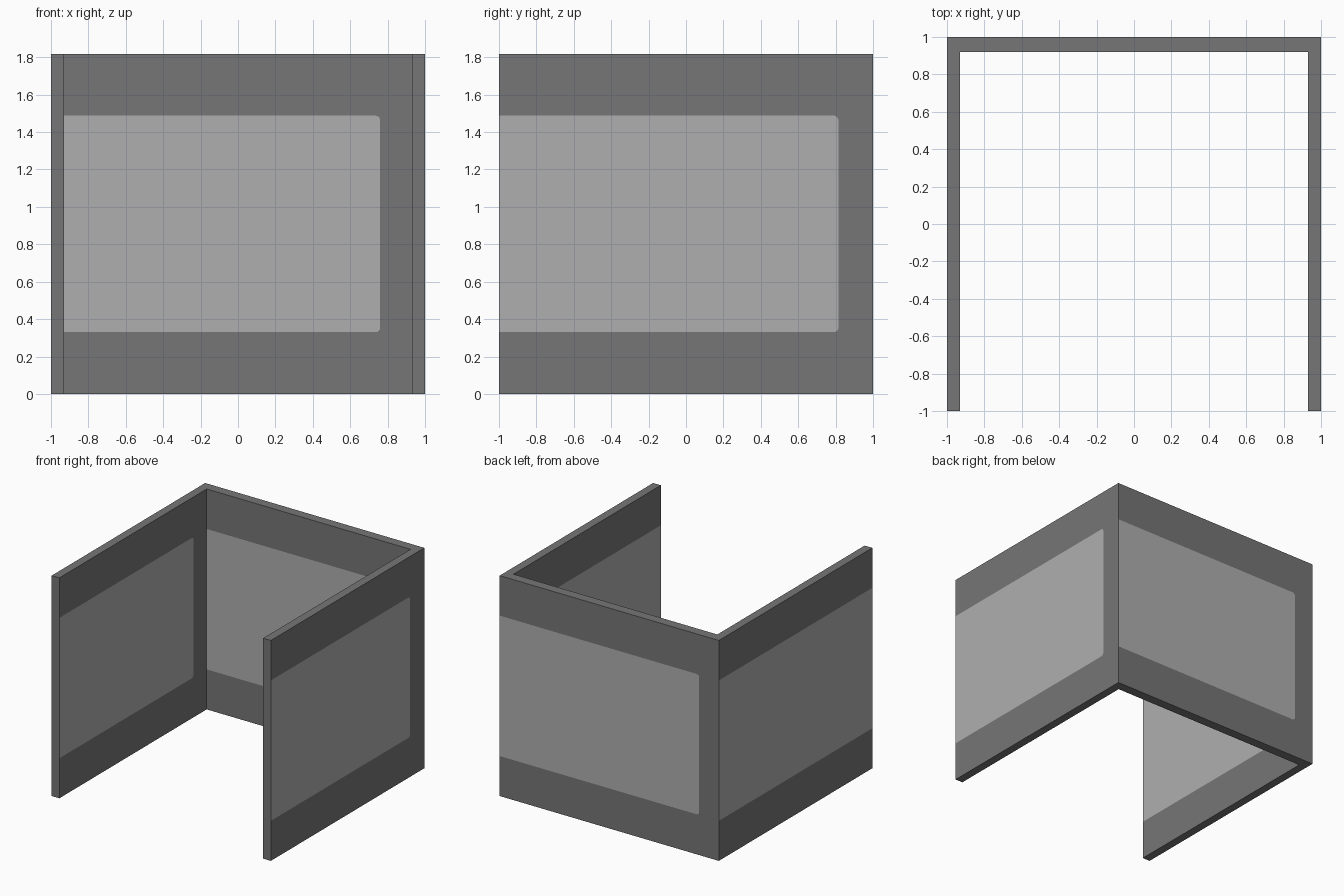
import bpy, bmesh, math

if "Cube" in bpy.data.objects:
    bpy.data.objects.remove(bpy.data.objects["Cube"])

H = 1.818            # wall height
LO, HI = 0.33, 1.488 # light panel, bottom and top
R = 0.025            # panel corner radius


def material(name, v):
    m = bpy.data.materials.new(name)
    m.diffuse_color = (v, v, v, 1)
    m.use_nodes = True
    m.node_tree.nodes["Principled BSDF"].inputs["Base Color"].default_value = m.diffuse_color
    return m


# U-shaped plan walked anticlockwise; each point starts one wall face.
# Second value: where its light panel ends along the face
# (None = plain face, "full" = panel runs the whole length).
plan = [
    ((1, -1), 1.815),        # right wall, outside
    ((1, 1), 1.82),          # back wall, outside
    ((-1, 1), "full"),       # left wall, outside
    ((-1, -1), None),        # left wall, front end
    ((-0.93, -1), 1.75),     # left wall, inside
    ((-0.93, 0.92), 1.69),   # back wall, inside
    ((0.93, 0.92), "full"),  # right wall, inside
    ((0.93, -1), None),      # right wall, front end
]

bm = bmesh.new()


def wall_face(a, b, end):
    length = math.dist(a, b)

    def poly(pts, mat):
        vs = []
        for u, z in pts:
            t = u / length
            vs.append(bm.verts.new((a[0] + (b[0] - a[0]) * t, a[1] + (b[1] - a[1]) * t, z)))
        bm.faces.new(vs).material_index = mat

    if end in (None, "full"):
        for z0, z1, mid in ((0, LO, 0), (LO, HI, 1), (HI, H, 0)):
            poly([(0, z0), (length, z0), (length, z1), (0, z1)],
                 mid if end == "full" else 0)
        return
    # panel end with two rounded corners, bottom to top
    arc = []
    for cz, start in ((LO + R, -90), (HI - R, 0)):
        for i in range(5):
            ang = math.radians(start + i * 22.5)
            arc.append((end - R + R * math.cos(ang), cz + R * math.sin(ang)))
    # light panel, then dark frame: bottom strip, end strip and top strip
    poly([(0, LO)] + arc + [(0, HI)], 1)
    poly([(0, 0), (length, 0), (length, LO)] + arc[4::-1] + [(0, LO)], 0)
    poly([(length, LO), (length, HI)] + arc[5:4:-1] + [arc[4]], 0)
    poly([(length, HI), (length, H), (0, H), (0, HI)] + arc[:4:-1], 0)


for i, (p, end) in enumerate(plan):
    wall_face(p, plan[(i + 1) % len(plan)][0], end)

# top and bottom rims, one quad per wall with mitred corners
pts = [p for p, _ in plan]
for i, j in ((0, 7), (1, 6), (2, 5)):
    quad = [pts[i], pts[i + 1], pts[j - 1], pts[j]]
    for z, q in ((H, quad), (0, quad[::-1])):
        bm.faces.new([bm.verts.new((x, y, z)) for x, y in q])

bmesh.ops.remove_doubles(bm, verts=bm.verts, dist=1e-4)
bmesh.ops.recalc_face_normals(bm, faces=bm.faces)

mesh = bpy.data.meshes.new("partition_walls")
bm.to_mesh(mesh)
bm.free()
mesh.materials.append(material("dark_grey_frame", 0.181))
mesh.materials.append(material("light_grey_panel", 0.429))
walls = bpy.data.objects.new("partition_walls", mesh)
bpy.context.collection.objects.link(walls)
